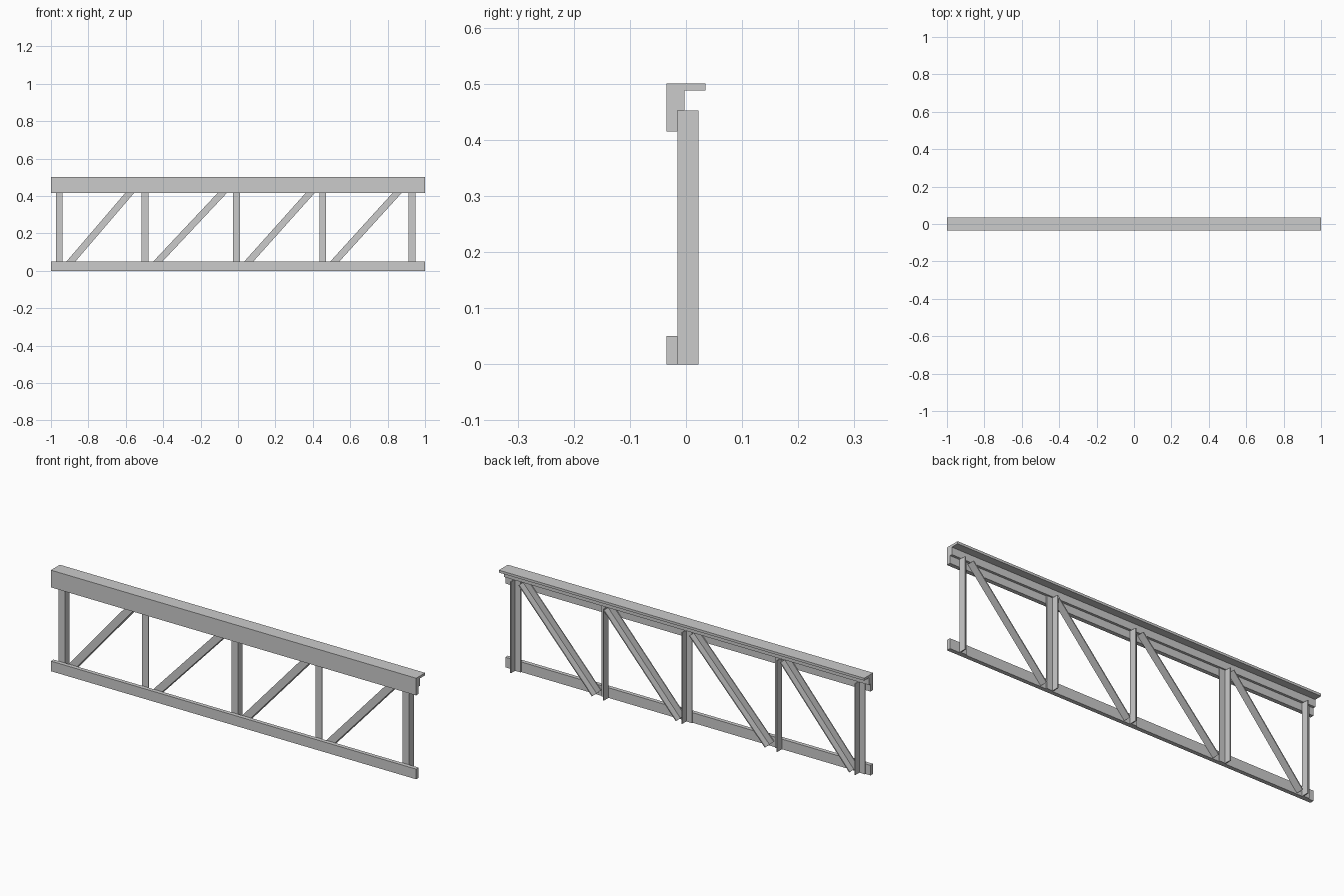
import bpy, bmesh
from mathutils import Vector, Matrix

if "Cube" in bpy.data.objects:
    bpy.data.objects.remove(bpy.data.objects["Cube"])


def prism(name, profile, length, matrix):
    """Extrude a closed 2D profile along local z, then place it."""
    bm = bmesh.new()
    face = bm.faces.new([bm.verts.new((u, v, 0)) for u, v in profile])
    ext = bmesh.ops.extrude_face_region(bm, geom=[face])
    top = [g for g in ext["geom"] if isinstance(g, bmesh.types.BMVert)]
    bmesh.ops.translate(bm, vec=(0, 0, length), verts=top)
    bmesh.ops.transform(bm, matrix=matrix, verts=bm.verts)
    bmesh.ops.recalc_face_normals(bm, faces=bm.faces)
    mesh = bpy.data.meshes.new(name)
    bm.to_mesh(mesh)
    bm.free()
    obj = bpy.data.objects.new(name, mesh)
    bpy.context.collection.objects.link(obj)
    return obj


def frame(xa, ya, za, origin):
    m = Matrix((xa, ya, za)).transposed().to_4x4()
    m.translation = origin
    return m


X, Y, Z = Vector((1, 0, 0)), Vector((0, 1, 0)), Vector((0, 0, 1))
FRONT, BACK, THICK = -0.015, 0.022, 0.005


def angle_bar(name, start, end, width, side):
    """L-section bar: flat leg against the chords, other leg pointing back."""
    a, b = Vector((start[0], 0, start[1])), Vector((end[0], 0, end[1]))
    along = (b - a).normalized()
    across = Y.cross(along)
    h = width / 2
    pts = [(-h, FRONT), (h, FRONT), (h, BACK), (h - THICK, BACK),
           (h - THICK, FRONT + THICK), (-h, FRONT + THICK)]
    pts = [(u * side, v) for u, v in pts]
    return prism(name, pts, (b - a).length, frame(across, Y, along, a))


# Chords, profiles in (y, z), running along x
chord = frame(Y, Z, X, Vector((-1, 0, 0)))
prism("top_chord", [(-0.035, 0.415), (-0.015, 0.415), (-0.015, 0.452), (-0.003, 0.452),
                    (-0.003, 0.488), (0.035, 0.488), (0.035, 0.5), (-0.035, 0.5)], 2, chord)
prism("bottom_chord", [(-0.035, 0), (-0.015, 0), (-0.015, 0.05), (-0.035, 0.05)], 2, chord)

# Upright posts: centre x and the side of the rear leg
for i, (x, side) in enumerate([(-0.955, 1), (-0.497, -1), (-0.008, 1), (0.453, -1), (0.93, 1)]):
    angle_bar(f"post_{i + 1}", (x, 0), (x, 0.452), 0.036, side)

# Diagonal braces: x at z = 0.05 and x at z = 0.415
for i, (x0, x1) in enumerate([(-0.893, -0.58), (-0.428, -0.085), (0.058, 0.385), (0.518, 0.85)]):
    k = (x1 - x0) / 0.365
    angle_bar(f"brace_{i + 1}", (x0 - 0.034 * k, 0.016), (x1 + 0.043 * k, 0.458), 0.036, 1)
